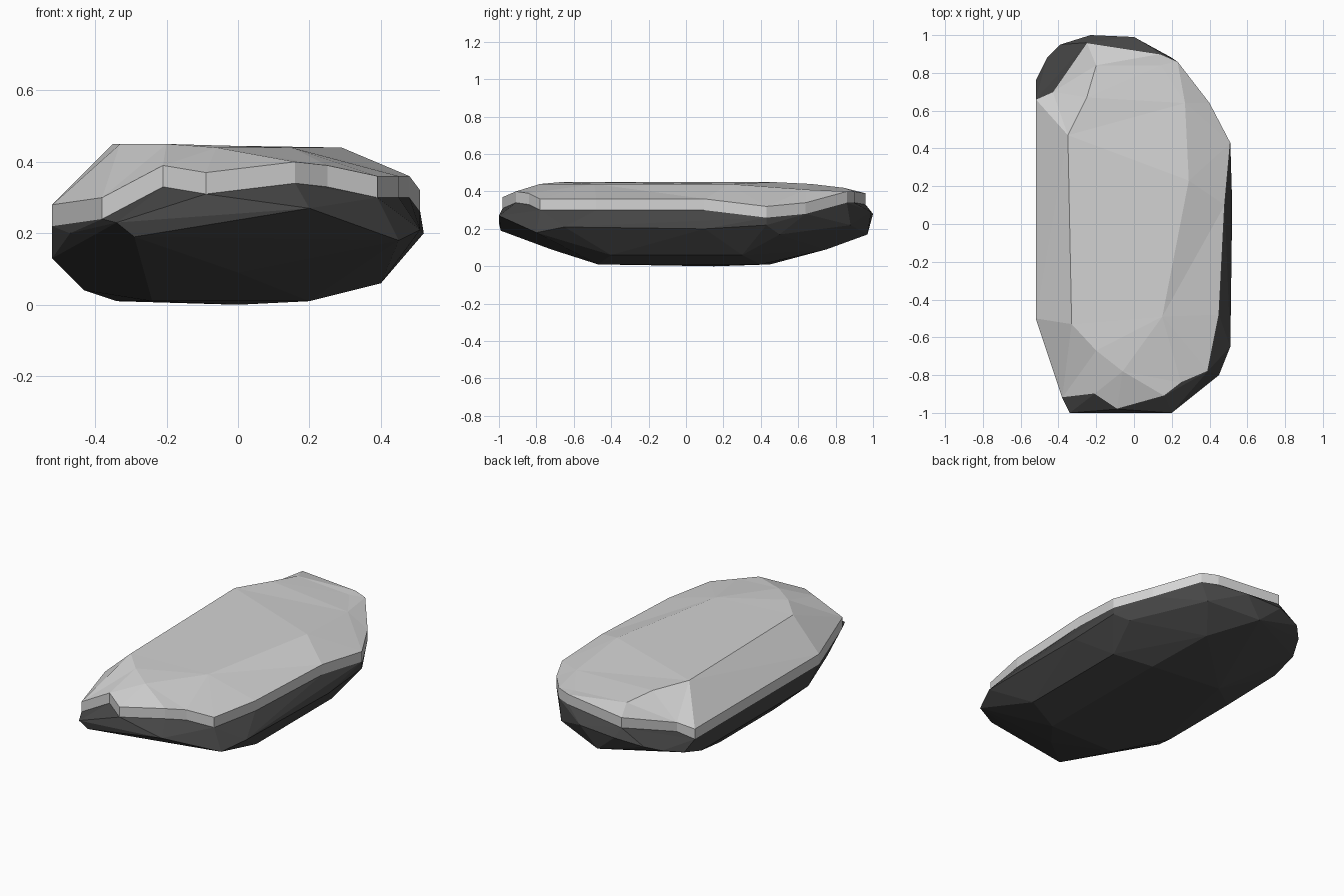
import bpy
import bmesh
from mathutils import Vector
from mathutils.geometry import delaunay_2d_cdt

if "Cube" in bpy.data.objects:
    bpy.data.objects.remove(bpy.data.objects["Cube"], do_unlink=True)

LIP_HEIGHT = 0.06


def make_material(name, grey):
    material = bpy.data.materials.new(name)
    material.use_nodes = True
    colour = (grey, grey, grey, 1)
    material.diffuse_color = colour
    material.node_tree.nodes["Principled BSDF"].inputs["Base Color"].default_value = colour
    return material


def add_object(name, bm, material):
    bmesh.ops.recalc_face_normals(bm, faces=bm.faces)
    mesh = bpy.data.meshes.new(name)
    bm.to_mesh(mesh)
    bm.free()
    mesh.materials.append(material)
    obj = bpy.data.objects.new(name, mesh)
    bpy.context.collection.objects.link(obj)
    return obj


# Snow line around the stone, anticlockwise from the front left
snow_line = [
    (-.52, -.5, .22), (-.38, -.92, .24), (-.21, -.9, .33), (-.09, -.98, .31),
    (.16, -.91, .34), (.25, -.84, .33), (.39, -.78, .3), (.45, -.48, .3),
    (.48, .1, .3), (.51, .43, .26), (.4, .64, .28), (.23, .86, .34),
    (.14, .9, .34), (-.25, .96, .33), (-.43, .7, .25), (-.52, .66, .22),
]

# Rim of the flat snow top
snow_top = [
    (-.33, -.53, .45), (-.2, -.67, .45), (-.06, -.78, .44), (.15, -.49, .44),
    (.29, .23, .44), (.27, .64, .41), (.14, .84, .4), (-.2, .84, .42),
    (-.25, .67, .44), (-.35, .47, .45),
]

# Stone corners: widest belt, sloping underside, then base
stone_belt = [
    (-.34, -1, .23), (-.29, -.99, .19), (.2, -1, .27), (.45, -.8, .18),
    (.51, -.65, .21), (.52, .1, .2), (.51, .43, .22), (.45, .5, .17),
    (.2, .88, .22), (0, .99, .29), (-.23, 1, .28), (-.1, .97, .17),
    (-.39, .95, .25), (-.46, .88, .22), (-.52, .76, .18),
    (-.52, .6, .13), (-.52, -.4, .13), (-.47, -.65, .2),
]
stone_base = [
    (0, -.72, .09), (.4, -.4, .06), (.4, .3, .06), (.1, .75, .09),
    (-.43, .3, .04), (-.43, -.2, .04), (-.24, -.47, .01), (.2, -.47, .01),
    (.2, .4, .01), (-.24, .45, .01), (-.34, 0, .01), (0, .15, 0),
]


def build_stone(material):
    bm = bmesh.new()
    for point in snow_line + stone_belt + stone_base:
        bm.verts.new(point)
    hull = bmesh.ops.convex_hull(bm, input=bm.verts)
    unused = {v for v in hull["geom_interior"] if isinstance(v, bmesh.types.BMVert)}
    bmesh.ops.delete(bm, geom=list(unused), context="VERTS")
    return add_object("stone", bm, material)


def build_snow_cap(material):
    lip = [(x, y, z + LIP_HEIGHT) for x, y, z in snow_line]
    points = lip + snow_top
    count, total = len(lip), len(points)
    # Both rims stay as edges while the area between them is triangulated
    outer = [(i, (i + 1) % count) for i in range(count)]
    inner = [(i, i + 1 if i + 1 < total else count) for i in range(count, total)]
    flat = [Vector(p[:2]) for p in points]
    _, _, faces, origins, _, _ = delaunay_2d_cdt(flat, outer + inner, [], 1, 1e-5)

    bm = bmesh.new()
    top = [bm.verts.new(p) for p in points]
    for face in faces:
        bm.faces.new([top[origins[i][0]] for i in face])
    # Upright lip dropping to the stone, and a hidden closing face
    bottom = [bm.verts.new(p) for p in snow_line]
    for a, b in outer:
        bm.faces.new((bottom[a], bottom[b], top[b], top[a]))
    bm.faces.new(list(reversed(bottom)))
    return add_object("snow_cap", bm, material)


build_stone(make_material("dark stone", 0.06))
build_snow_cap(make_material("pale snow", 0.65))
